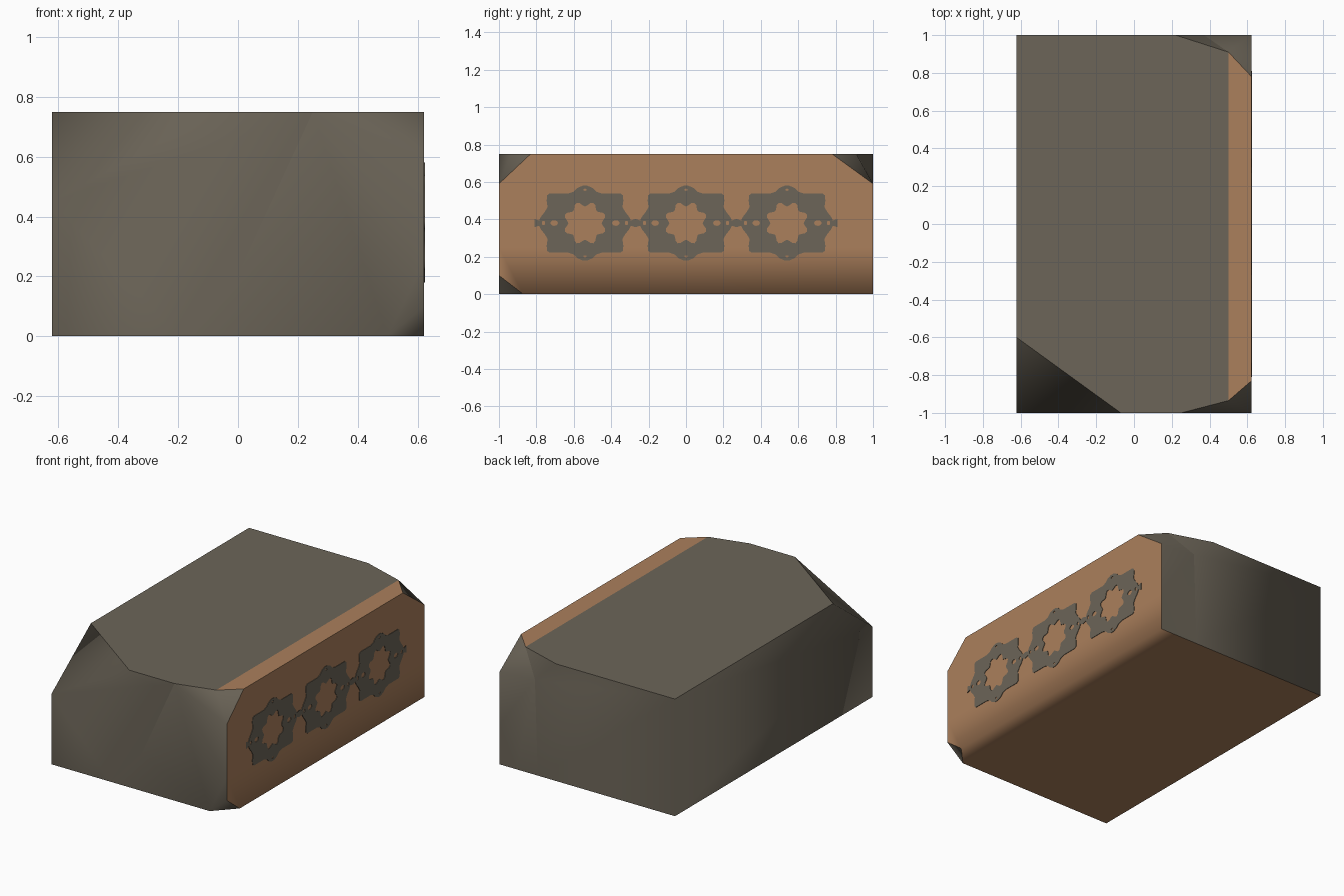
import bpy, bmesh, math

if "Cube" in bpy.data.objects:
    bpy.data.objects.remove(bpy.data.objects["Cube"])

X, H = 0.622, 0.75          # half width and height of the block


def material(name, rgb):
    m = bpy.data.materials.new(name)
    m.diffuse_color = (*rgb, 1)
    m.use_nodes = True
    m.node_tree.nodes["Principled BSDF"].inputs["Base Color"].default_value = m.diffuse_color
    return m


stone = material("grey_stone", (0.150, 0.130, 0.098))
clay = material("brown_clay", (0.41, 0.215, 0.107))

# ---- chipped block: named corner points ----
P = {
    # top outline
    "t0": (-X, 1, H), "t1": (.22, 1, H), "t2": (.5, .91, H), "t3": (X, .78, H),
    "t4": (X, -.83, H), "t5": (.5, -.935, H), "t6": (.25, -1, H),
    "t8": (-.07, -1, H), "t9": (-X, -.6, H),
    # front wall with its crease and chipped corners
    "f0": (-X, -1, 0), "f1": (-X, -1, .45), "k0": (-.2, -1, 0), "k1": (.01, -.99, .23),
    "b1": (.5, -1, 0), "b2": (X, -.87, 0), "d1": (X, -1, .1), "d2": (X, -1, .59),
    # right wall and back wall
    "m0": (X, -1, .25), "m1": (X, 1, .25), "r0": (X, 1, 0), "r1": (X, 1, .59),
    "l0": (-X, 1, 0), "n1": (.5, 1, 0), "n2": (.35, 1, 0), "c1": (.37, 1, .61),
}
# smoothing group, material index, face loops
GROUPS = [
    ("top", 0, ["t0 t9 t8 t6 t5 t2 t1"]),
    ("top", 1, ["t5 t4 t3 t2"]),
    ("painted", 1, ["m0 m1 r1 t3 t4 d2", "d1 b2 r0 m1 m0",
                    "b1 b2 r0 n1", "f0 l0 n2 n1 b1 k0"]),
    ("rough", 0, ["f0 k0 k1 t6 t8 f1", "f1 t8 t9", "f0 f1 t9 t0 l0",
                  "l0 n2 c1 t1 t0", "t1 c1 t2"]),
    ("front_corner", 0, ["k0 b1 d1 m0 d2 t6 k1", "t6 d2 t5", "t5 d2 t4", "b1 b2 d1"]),
    ("back_corner", 0, ["n2 n1 r0 m1 r1 c1", "c1 r1 t2", "t2 r1 t3"]),
]

bm = bmesh.new()
verts = {k: bm.verts.new(co) for k, co in P.items()}
group_of = {}
for group, mat, loops in GROUPS:
    for loop in loops:
        f = bm.faces.new([verts[k] for k in loop.split()])
        f.material_index = mat
        f.smooth = True
        group_of[f] = group
bmesh.ops.recalc_face_normals(bm, faces=bm.faces[:])
# hard edges only between smoothing groups
for e in bm.edges:
    e.smooth = len({group_of[f] for f in e.link_faces}) == 1
mesh = bpy.data.meshes.new("stone_block")
bm.to_mesh(mesh)
bm.free()
mesh.materials.append(stone)
mesh.materials.append(clay)
bpy.context.collection.objects.link(bpy.data.objects.new("stone_block", mesh))


# ---- painted ornaments on the right wall: thin plates with holes ----
def add_loop(curve, pts):
    s = curve.splines.new("POLY")
    s.points.add(len(pts) - 1)
    for p, (u, v) in zip(s.points, pts):
        p.co = (u, v, 0, 1)
    s.use_cyclic_u = True


def ellipse(cu, cv, ru, rv, n=12):
    return [(cu + ru * math.cos(2 * math.pi * i / n),
             cv + rv * math.sin(2 * math.pi * i / n)) for i in range(n)]


def ornament(name, y):
    curve = bpy.data.curves.new(name, "CURVE")
    curve.dimensions = "2D"
    curve.fill_mode = "BOTH"
    curve.extrude = 0.0015
    # quarter outline, mirrored both ways
    q = [(.27, .022), (.245, .014), (.235, .035), (.215, .06), (.2, .085), (.205, .12),
         (.203, .148), (.19, .158), (.09, .158), (.06, .168), (.04, .188), (.012, .2)]
    half = q + [(-u, v) for u, v in reversed(q)]
    add_loop(curve, half + [(-u, -v) for u, v in half])
    # scalloped star opening
    star = []
    for i in range(48):
        a = 2 * math.pi * i / 48
        r = 0.103 + 0.014 * math.cos(8 * (a - math.pi / 8))
        star.append((r * math.cos(a), r * math.sin(a)))
    add_loop(curve, star)
    # small eyes
    for s in (-1, 1):
        add_loop(curve, ellipse(s * .165, 0, .02, .015))
        add_loop(curve, ellipse(s * .222, 0, .009, .012, 8))
        add_loop(curve, ellipse(0, s * .178, .009, .006, 8))
    ob = bpy.data.objects.new(name, curve)
    ob.location = (X + 0.0016, y, 0.38)
    ob.rotation_euler = (math.pi / 2, 0, math.pi / 2)
    curve.materials.append(stone)
    bpy.context.collection.objects.link(ob)
    bpy.ops.object.select_all(action="DESELECT")
    ob.select_set(True)
    bpy.context.view_layer.objects.active = ob
    bpy.ops.object.convert(target="MESH")


for i in (-1, 0, 1):
    ornament(f"ornament_{i + 2}", i * 0.54)
